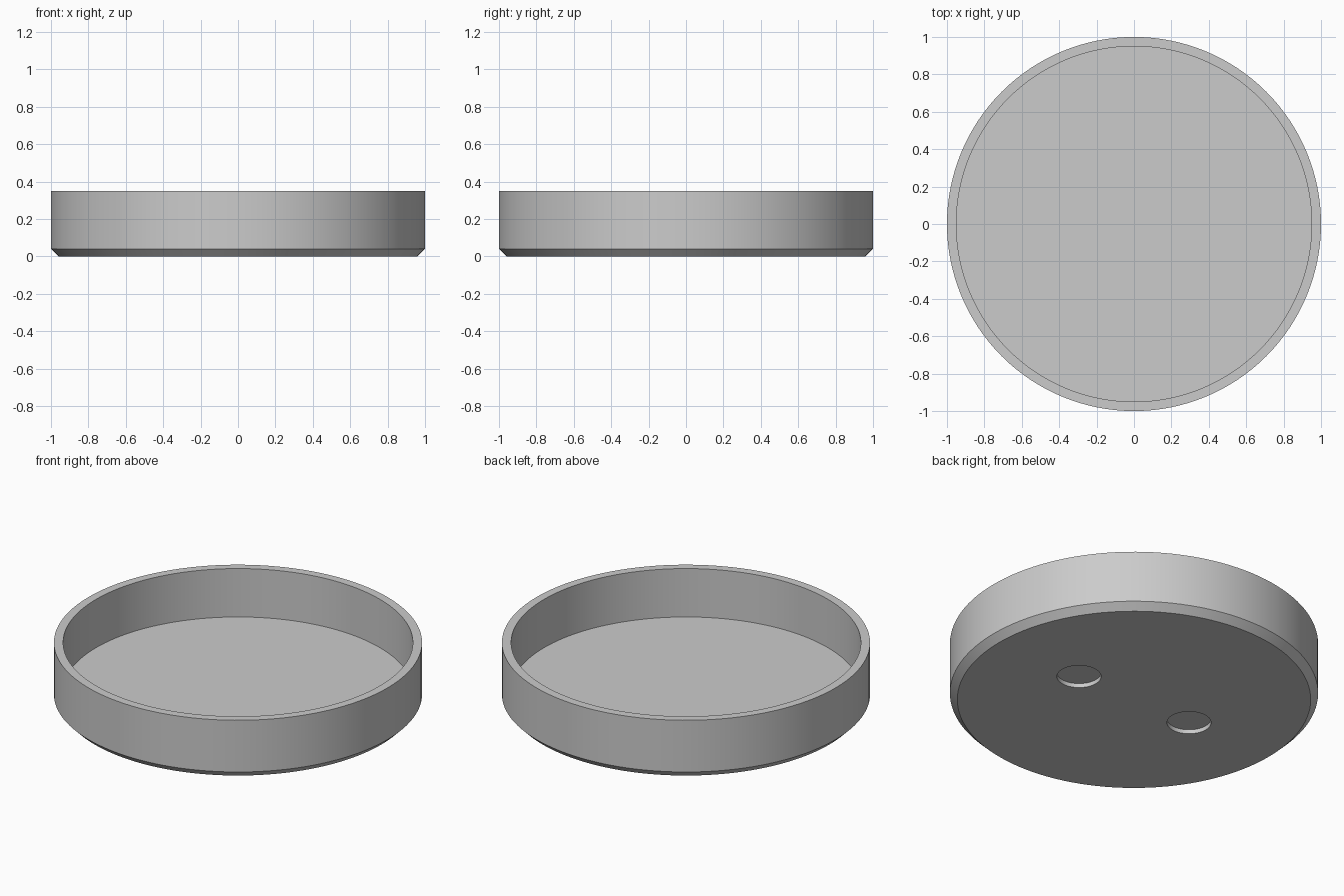
import bpy
import bmesh
from math import radians
from mathutils import Matrix

default = bpy.data.objects.get("Cube")
if default:
    bpy.data.objects.remove(default, do_unlink=True)

RADIUS, HEIGHT = 1.0, 0.35
WALL, CHAMFER, FLOOR = 0.05, 0.04, 0.06
HOLE_X, HOLE_RADIUS, HOLE_DEPTH = 0.39, 0.12, 0.025
SEGMENTS = 128

grey = bpy.data.materials.new("light grey")
grey.use_nodes = True
colour = (0.6, 0.6, 0.6, 1)
grey.diffuse_color = colour
grey.node_tree.nodes["Principled BSDF"].inputs["Base Color"].default_value = colour


def add_object(name, bm):
    bmesh.ops.recalc_face_normals(bm, faces=bm.faces)
    mesh = bpy.data.meshes.new(name)
    bm.to_mesh(mesh)
    bm.free()
    mesh.materials.append(grey)
    obj = bpy.data.objects.new(name, mesh)
    bpy.context.collection.objects.link(obj)
    return obj


# Round tray: stacked rings from the underside, up the wall and down to the floor
profile = [
    (RADIUS - CHAMFER, 0),
    (RADIUS, CHAMFER),
    (RADIUS, HEIGHT),
    (RADIUS - WALL, HEIGHT),
    (RADIUS - WALL, FLOOR),
]
bm = bmesh.new()
rings = []
for radius, z in profile:
    ring = bmesh.ops.create_circle(bm, segments=SEGMENTS, radius=radius,
                                   matrix=Matrix.Translation((0, 0, z)))
    rings.append(ring["verts"])
for low, high in zip(rings, rings[1:]):
    for i in range(SEGMENTS):
        j = (i + 1) % SEGMENTS
        bm.faces.new((low[i], low[j], high[j], high[i]))
bm.faces.new(rings[0])
bm.faces.new(rings[-1])
tray = add_object("round_tray", bm)

# Two shallow round recesses in the underside
bm = bmesh.new()
for side in (-1, 1):
    bmesh.ops.create_cone(bm, cap_ends=True, segments=64, radius1=HOLE_RADIUS,
                          radius2=HOLE_RADIUS, depth=2 * HOLE_DEPTH,
                          matrix=Matrix.Translation((side * HOLE_X, 0, 0)))
cutter = add_object("recess_cutter", bm)
cutter.hide_render = True

recesses = tray.modifiers.new("recesses", "BOOLEAN")
recesses.operation = "DIFFERENCE"
recesses.solver = "EXACT"
recesses.object = cutter

bpy.ops.object.select_all(action="DESELECT")
tray.select_set(True)
bpy.context.view_layer.objects.active = tray
bpy.ops.object.modifier_apply(modifier=recesses.name)
bpy.data.objects.remove(cutter, do_unlink=True)

# Smooth walls with crisp rims
bpy.ops.object.shade_smooth_by_angle(angle=radians(30))
